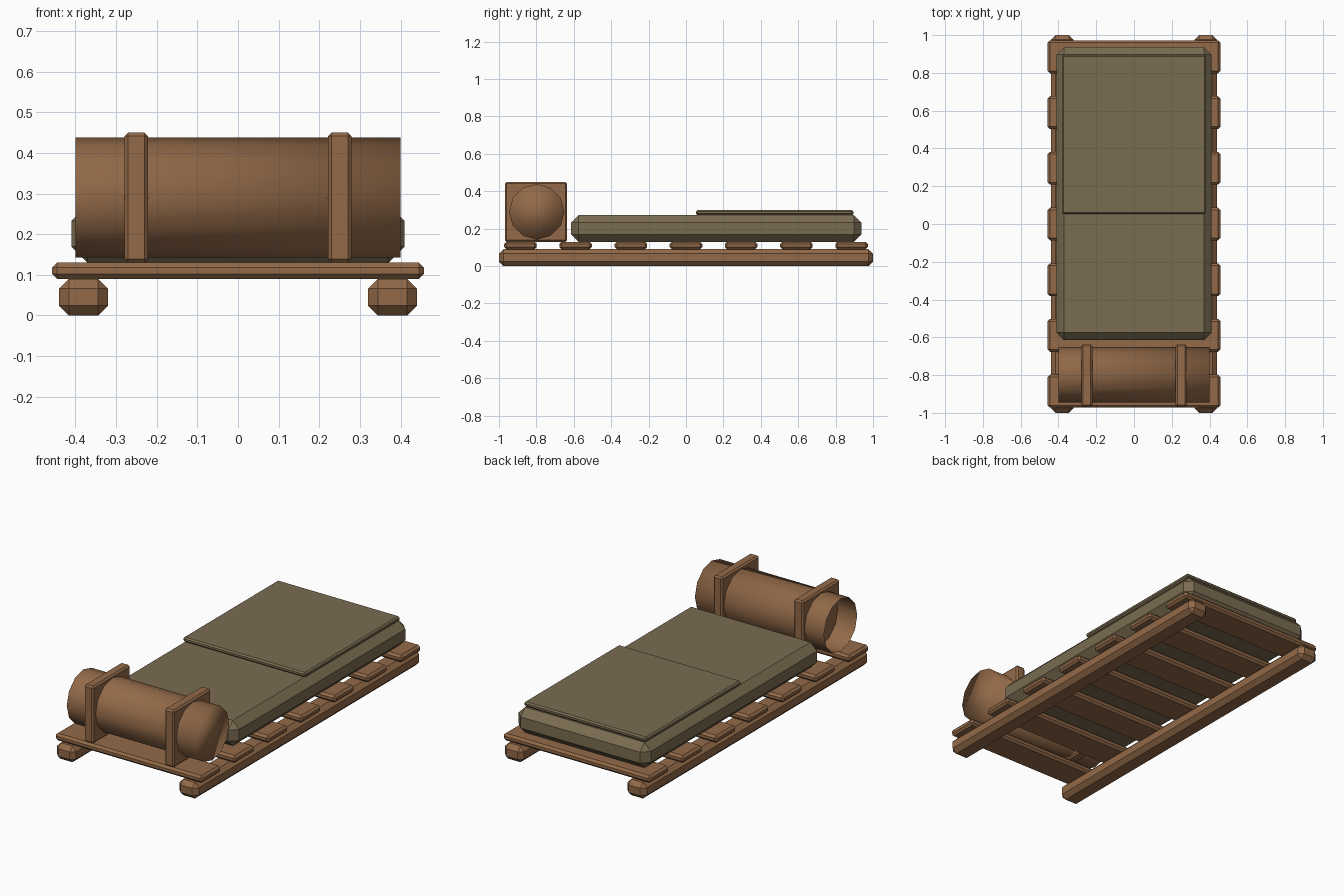
import bpy, bmesh, math
from mathutils import Matrix

cube = bpy.data.objects.get("Cube")
if cube:
    bpy.data.objects.remove(cube, do_unlink=True)


def material(name, rgb):
    mat = bpy.data.materials.new(name)
    mat.use_nodes = True
    color = (*rgb, 1.0)
    mat.diffuse_color = color
    mat.node_tree.nodes["Principled BSDF"].inputs["Base Color"].default_value = color
    return mat


wood = material("brown wood", (0.29, 0.143, 0.066))
cloth = material("olive cloth", (0.195, 0.15, 0.082))


def add_object(name, bm, mat):
    mesh = bpy.data.meshes.new(name)
    bm.to_mesh(mesh)
    bm.free()
    mesh.materials.append(mat)
    obj = bpy.data.objects.new(name, mesh)
    bpy.context.collection.objects.link(obj)
    return obj


def chamfered_box(name, low, high, chamfer, mat):
    bm = bmesh.new()
    size = [b - a for a, b in zip(low, high)]
    centre = [(a + b) / 2 for a, b in zip(low, high)]
    bmesh.ops.create_cube(bm, size=1, matrix=Matrix.Translation(centre) @ Matrix.Diagonal((*size, 1)))
    bmesh.ops.bevel(bm, geom=bm.edges[:], offset=chamfer, segments=1, affect='EDGES')
    return add_object(name, bm, mat)


# Two long rails and the two square holders that carry the roll
for side, sign in (("right", -1), ("left", 1)):
    x = sign * 0.38
    chamfered_box(side + "_rail", (x - 0.06, -1, 0), (x + 0.06, 1, 0.09), 0.024, wood)
    x = sign * 0.25
    chamfered_box(side + "_roll_holder", (x - 0.029, -0.968, 0.13), (x + 0.029, -0.636, 0.45), 0.009, wood)

# Cross slats
for i in range(7):
    y = (i - 3) * 0.295
    chamfered_box(f"slat_{i + 1}", (-0.457, y - 0.087, 0.09), (0.457, y + 0.087, 0.13), 0.012, wood)

# Mattress and folded blanket
chamfered_box("mattress", (-0.41, -0.615, 0.13), (0.41, 0.937, 0.272), 0.04, cloth)
chamfered_box("blanket", (-0.38, 0.053, 0.272), (0.38, 0.895, 0.299), 0.008, cloth)

# Bedroll, hollow and open at its right end
bm = bmesh.new()
turn = Matrix.Translation((0, -0.798, 0.29)) @ Matrix.Rotation(math.pi / 2, 4, 'Y')
bmesh.ops.create_cone(bm, cap_ends=True, segments=12, radius1=0.148, radius2=0.148, depth=0.8, matrix=turn)
open_end = [f for f in bm.faces if f.normal.x < -0.9]
bmesh.ops.delete(bm, geom=open_end, context='FACES_ONLY')
for face in bm.faces:
    face.smooth = True
add_object("bedroll", bm, wood)
